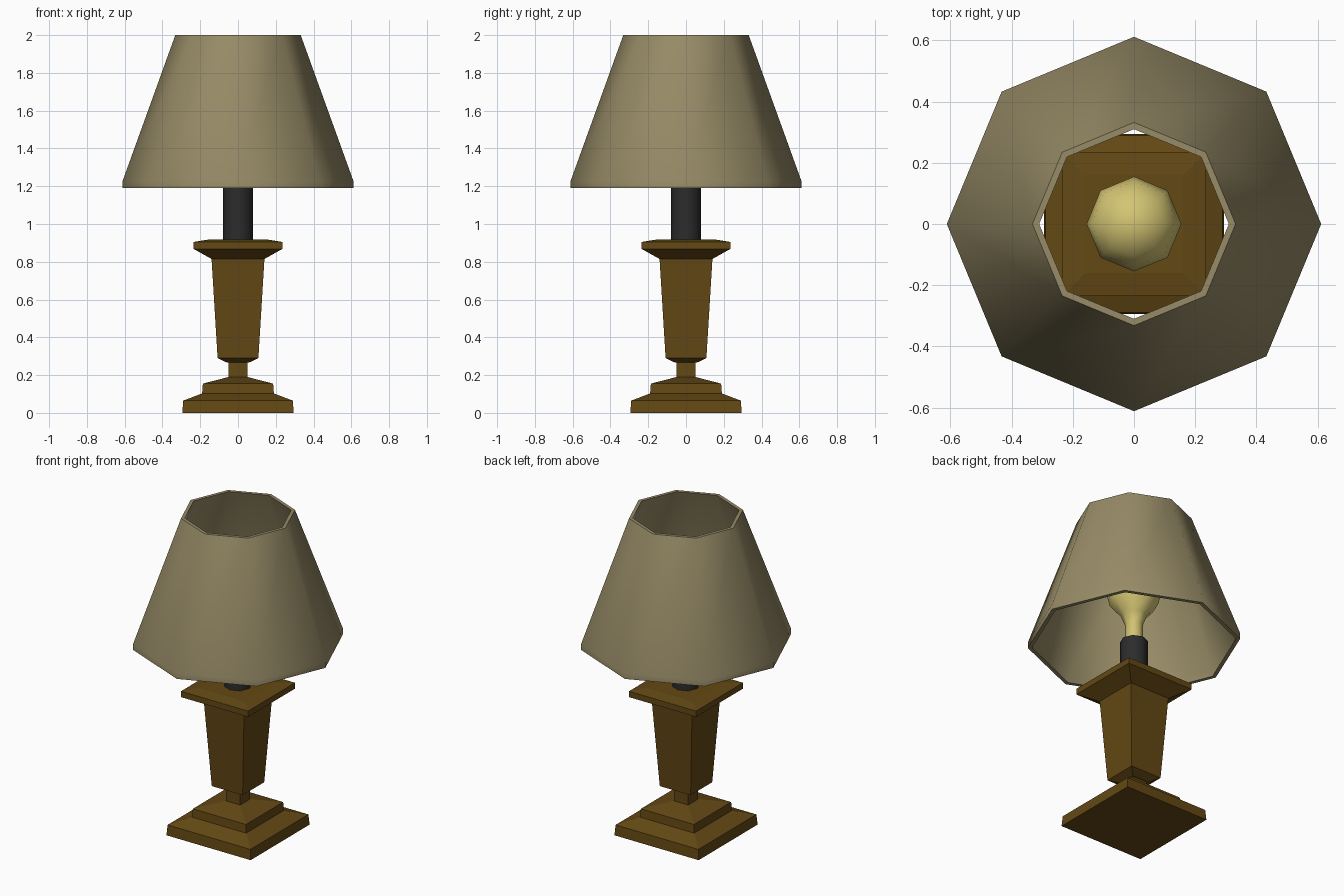
import bpy, bmesh, math

if "Cube" in bpy.data.objects:
    bpy.data.objects.remove(bpy.data.objects["Cube"])


def material(name, rgb):
    m = bpy.data.materials.new(name)
    m.diffuse_color = (*rgb, 1)
    m.use_nodes = True
    m.node_tree.nodes["Principled BSDF"].inputs["Base Color"].default_value = m.diffuse_color
    return m


def lathe(name, profile, sides, mat, start=0.0, smooth=None, closed=False):
    """Sweep (radius, z) profile around z with a few flat sides."""
    bm = bmesh.new()
    rings = []
    for r, z in profile:
        if r == 0:
            rings.append([bm.verts.new((0, 0, z))] * sides)
        else:
            rings.append([bm.verts.new((r * math.cos(start + 2 * math.pi * i / sides),
                                        r * math.sin(start + 2 * math.pi * i / sides), z))
                          for i in range(sides)])
    pairs = list(zip(rings, rings[1:] + rings[:1])) if closed else list(zip(rings, rings[1:]))
    for a, b in pairs:
        for i in range(sides):
            j = (i + 1) % sides
            bm.faces.new(dict.fromkeys((a[i], a[j], b[j], b[i])))
    # flat caps on open ends
    if not closed:
        for (r, _), ring in ((profile[0], rings[0]), (profile[-1], rings[-1])):
            if r > 0:
                bm.faces.new(ring)
    bmesh.ops.recalc_face_normals(bm, faces=bm.faces)
    me = bpy.data.meshes.new(name)
    bm.to_mesh(me)
    bm.free()
    me.materials.append(mat)
    ob = bpy.data.objects.new(name, me)
    bpy.context.collection.objects.link(ob)
    if smooth:
        bpy.ops.object.select_all(action='DESELECT')
        ob.select_set(True)
        bpy.context.view_layer.objects.active = ob
        bpy.ops.object.shade_smooth_by_angle(angle=math.radians(smooth))
    return ob


wood = material("wood", (0.125, 0.065, 0.007))
fabric = material("fabric", (0.31, 0.26, 0.135))
black = material("socket_black", (0.025, 0.025, 0.025))
glass = material("bulb_glass", (0.65, 0.55, 0.17))

# Square wooden parts: profiles hold half-widths
S = math.sqrt(2)


def square(name, profile):
    return lathe(name, [(w * S, z) for w, z in profile], 4, wood, math.pi / 4)


square("stepped_base", [(0.295, 0), (0.29, 0.065), (0.19, 0.103), (0.186, 0.155),
                        (0.05, 0.19), (0.05, 0.268), (0.062, 0.268), (0.108, 0.29),
                        (0.14, 0.815), (0.235, 0.868), (0.235, 0.905), (0.16, 0.917)])

# Octagonal lamp holder
lathe("socket_stem", [(0.08, 0.9), (0.08, 1.2)], 8, black, smooth=50)

# Bulb: narrow neck flaring into a ball
ball = [(0.155 * math.cos(math.radians(a)), 1.51 + 0.155 * math.sin(math.radians(a)))
        for a in (-25, 0, 25, 48, 70)]
lathe("bulb", [(0.052, 1.19), (0.052, 1.31), (0.075, 1.37)] + ball + [(0, 1.665)],
      8, glass, smooth=60)

# Octagonal shade: closed wall section, open top and bottom
lathe("lampshade", [(0.612, 1.19), (0.612, 1.225), (0.332, 2.0), (0.31, 2.0),
                    (0.588, 1.225), (0.588, 1.19)], 8, fabric, smooth=50, closed=True)
